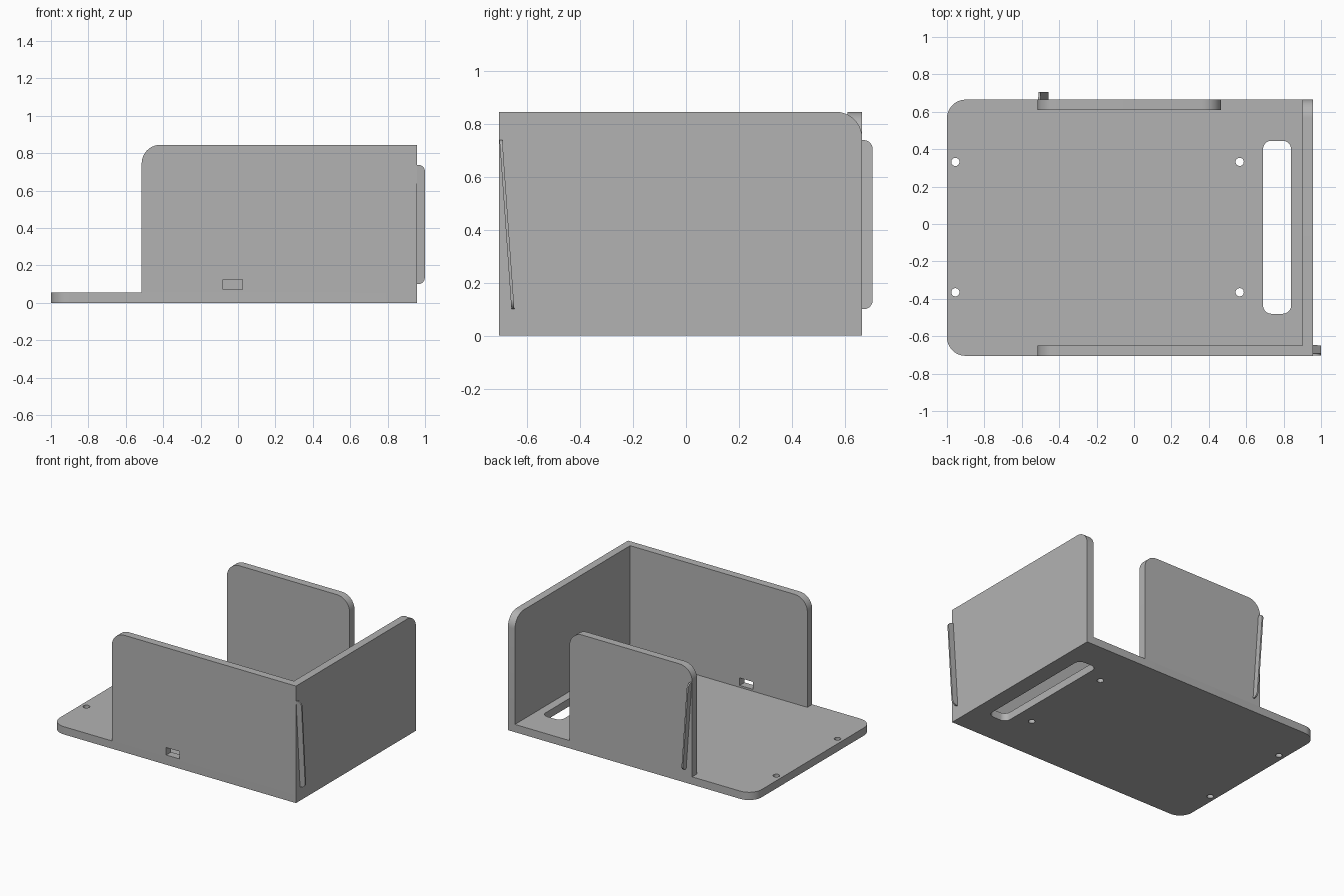
import bpy
import bmesh
import math
from mathutils import Vector

cube = bpy.data.objects.get("Cube")
if cube:
    bpy.data.objects.remove(cube, do_unlink=True)

grey = bpy.data.materials.new("plain grey")
grey.use_nodes = True
GREY = (0.45, 0.45, 0.45, 1)
grey.diffuse_color = GREY
grey.node_tree.nodes["Principled BSDF"].inputs["Base Color"].default_value = GREY

# Shared dimensions
LEFT, RIGHT = -1.0, 0.957
FRONT, BACK = -0.705, 0.665
WALL, FLOOR, TOP = 0.056, 0.056, 0.845
WALL_START, BACK_END = -0.515, 0.465
ROUND = 0.1


def rounded_rect(u0, v0, u1, v1, radii, steps=10):
    """Outline with radii at bottom-left, bottom-right, top-right, top-left."""
    corners = [(u0, v0, 1, 1), (u1, v0, -1, 1), (u1, v1, -1, -1), (u0, v1, 1, -1)]
    points = []
    for i, ((u, v, su, sv), r) in enumerate(zip(corners, radii)):
        if r == 0:
            points.append((u, v))
            continue
        for k in range(steps + 1):
            a = math.pi * (1 + i / 2) + math.pi / 2 * k / steps
            points.append((u + su * r + r * math.cos(a), v + sv * r + r * math.sin(a)))
    return points


def plate(name, outline, t0, t1, place):
    """Extrude an outline from t0 to t1; place maps (u, v, t) to x, y, z."""
    bm = bmesh.new()
    rings = [[bm.verts.new(Vector(place(u, v, t))) for u, v in outline] for t in (t0, t1)]
    bm.faces.new(rings[0])
    bm.faces.new(rings[1])
    n = len(outline)
    for i in range(n):
        j = (i + 1) % n
        bm.faces.new((rings[0][i], rings[0][j], rings[1][j], rings[1][i]))
    bmesh.ops.recalc_face_normals(bm, faces=bm.faces)
    mesh = bpy.data.meshes.new(name)
    bm.to_mesh(mesh)
    bm.free()
    mesh.materials.append(grey)
    obj = bpy.data.objects.new(name, mesh)
    bpy.context.collection.objects.link(obj)
    return obj


def cut(target, cutter):
    """Subtract a cutter, then remove it."""
    mod = target.modifiers.new("cut", 'BOOLEAN')
    mod.operation = 'DIFFERENCE'
    mod.solver = 'EXACT'
    mod.object = cutter
    bpy.context.view_layer.objects.active = target
    bpy.ops.object.modifier_apply(modifier=mod.name)
    bpy.data.objects.remove(cutter, do_unlink=True)


def flat(u, v, t):
    return (u, v, t)


def facing_y(u, v, t):
    return (u, t, v)


def facing_x(u, v, t):
    return (t, u, v)


# Base plate with two rounded corners
base = plate("base_plate", rounded_rect(LEFT, FRONT, RIGHT, BACK, (ROUND, 0, 0, ROUND)),
             0, FLOOR, flat)

# Long slot and four screw holes through the base
cut(base, plate("slot_cutter", rounded_rect(0.69, -0.48, 0.84, 0.445, [0.045] * 4),
                -0.1, 0.2, flat))
for x in (-0.955, 0.565):
    for y in (-0.365, 0.332):
        r = 0.022
        cut(base, plate("hole_cutter", rounded_rect(x - r, y - r, x + r, y + r, [r * 0.999] * 4, 6),
                        -0.1, 0.2, flat))

# Three upright walls
front = plate("front_wall", rounded_rect(WALL_START, FLOOR, RIGHT, TOP, (0, 0, 0, ROUND)),
              FRONT, FRONT + WALL, facing_y)
back = plate("back_wall", rounded_rect(WALL_START, FLOOR, BACK_END, TOP, (0, 0, ROUND, ROUND)),
             BACK - WALL, BACK, facing_y)
side = plate("left_side_wall", rounded_rect(FRONT + WALL, FLOOR, BACK, TOP, (0, 0, ROUND, 0)),
             RIGHT - WALL, RIGHT, facing_x)

# Port opening through the front wall
cut(front, plate("port_cutter", rounded_rect(-0.08, 0.07, 0.025, 0.124, [0] * 4),
                 FRONT - 0.1, FRONT + 0.2, facing_y))

# Slanted fins, leaning towards the wall ends
FIN_LOW, FIN_HIGH, LEAN = 0.1, 0.738, 0.045
fin_outline = rounded_rect(0, FIN_LOW, 0.042, FIN_HIGH, (0, 0.035, 0.035, 0))


def lean(v):
    return LEAN * (FIN_HIGH - v) / (FIN_HIGH - FIN_LOW)


side_fin = plate("side_fin", fin_outline, 0, 0.011,
                 lambda u, v, t: (RIGHT + u, FRONT + 0.001 + t + lean(v), v))
back_fin = plate("back_fin", fin_outline, 0, 0.011,
                 lambda u, v, t: (WALL_START + 0.003 + t + lean(v), BACK + u * 0.95, v))

# Smooth the rounded corners, keep edges sharp
bpy.ops.object.select_all(action='DESELECT')
for obj in (base, front, back, side, side_fin, back_fin):
    obj.select_set(True)
bpy.context.view_layer.objects.active = base
bpy.ops.object.shade_smooth_by_angle(angle=math.radians(30))
